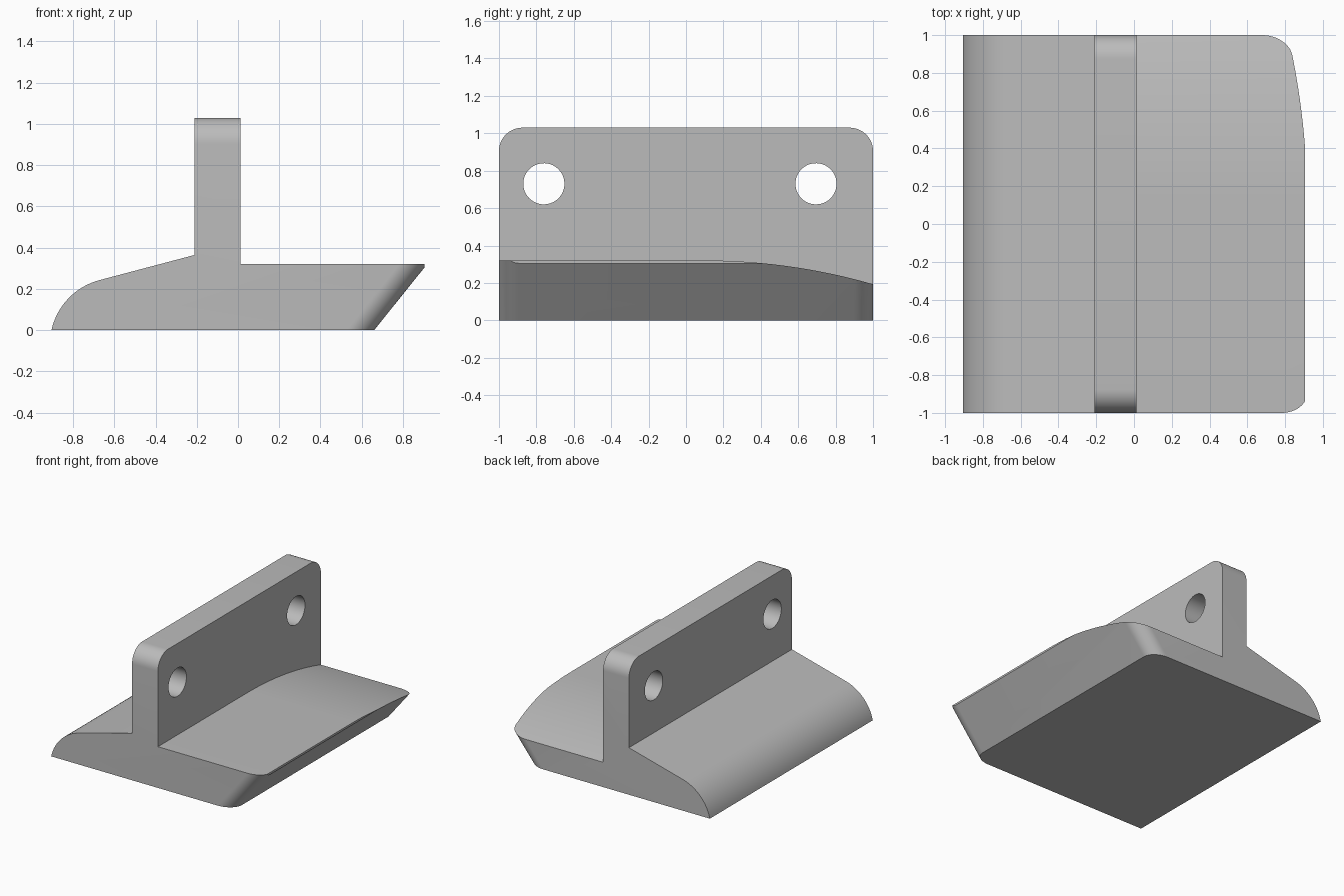
import bpy
import bmesh
from math import cos, sin, radians, sqrt
from mathutils import Vector

cube = bpy.data.objects.get("Cube")
if cube:
    bpy.data.objects.remove(cube, do_unlink=True)

# Main dimensions
LEFT, RIGHT = -0.905, 0.905
WEB_L, WEB_R = -0.21, 0.012
SHELF, TOP = 0.32, 1.03
FOOT = 0.66
SLOPE = (RIGHT - FOOT) / 0.305

grey = bpy.data.materials.new("light grey")
grey.use_nodes = True
colour = (0.5, 0.5, 0.5, 1)
grey.diffuse_color = colour
grey.node_tree.nodes["Principled BSDF"].inputs["Base Color"].default_value = colour


def prism(points, offset):
    """Extrude a closed outline of 3D points by an offset."""
    bm = bmesh.new()
    face = bm.faces.new([bm.verts.new(p) for p in points])
    ext = bmesh.ops.extrude_face_region(bm, geom=[face], use_keep_orig=True)
    verts = [v for v in ext["geom"] if isinstance(v, bmesh.types.BMVert)]
    bmesh.ops.translate(bm, verts=verts, vec=Vector(offset))
    bmesh.ops.recalc_face_normals(bm, faces=bm.faces)
    return bm


def to_object(bm, name):
    mesh = bpy.data.meshes.new(name)
    bm.to_mesh(mesh)
    bm.free()
    obj = bpy.data.objects.new(name, mesh)
    bpy.context.collection.objects.link(obj)
    mesh.materials.append(grey)
    return obj


def round_edges(bm, test, radius, segments):
    edges = [e for e in bm.edges if test(*(v.co for v in e.verts))]
    bmesh.ops.bevel(bm, geom=edges, offset=radius, segments=segments,
                    profile=0.5, affect='EDGES')


# T-shaped body: rounded nose, sloping left shelf, web, undercut right shelf
R, CX, CZ = 0.3236, -0.589, -0.07
nose = [(CX + R * cos(a), CZ + R * sin(a))
        for a in (radians(167.5 - 63 * i / 16) for i in range(1, 17))]
profile = [(LEFT, 0)] + nose + [
    (WEB_L, 0.365), (WEB_L, TOP), (WEB_R, TOP), (WEB_R, SHELF),
    (FOOT + SLOPE * SHELF, SHELF), (FOOT, 0)]
bm = prism([(x, -1, z) for x, z in profile], (0, 2, 0))

# Rounded top corners of the web, and rounded corners of the slanted end
round_edges(bm, lambda a, b: min(a.z, b.z) > TOP - 0.01 and abs(a.y - b.y) < 0.01,
            0.125, 12)
round_edges(bm, lambda a, b: min(a.x, b.x) > FOOT - 0.01
            and abs(a.y - b.y) < 0.01 and abs(a.z - b.z) > 0.1, 0.105, 12)
body = to_object(bm, "bracket_body")

# Cutter for the falling curve at the back of the right shelf
START, RADIUS = 0.1, 3.25
ys = [START + 1.05 * i / 24 for i in range(25)]
arc = [(y, SHELF - RADIUS + sqrt(RADIUS ** 2 - (y - START) ** 2)) for y in ys]
outline = arc + [(ys[-1], 0.6), (START, 0.6)]
cutters = [to_object(prism([(WEB_R, y, z) for y, z in outline], (1.2, 0, 0)),
                     "shelf_curve_cutter")]

# Cutter that blunts the sharp tip of the right shelf
tip = [(RIGHT, -1.2, 0.1), (RIGHT, 1.2, 0.1), (RIGHT, 1.2, 0.5), (RIGHT, -1.2, 0.5)]
cutters.append(to_object(prism(tip, (0.3, 0, 0)), "tip_cutter"))

# Cutters for the two bolt holes through the web
for y in (-0.76, 0.695):
    ring = [(-0.5, y + 0.11 * cos(radians(t)), 0.73 + 0.11 * sin(radians(t)))
            for t in range(0, 360, 8)]
    cutters.append(to_object(prism(ring, (0.8, 0, 0)), "hole_cutter"))

bpy.ops.object.select_all(action='DESELECT')
body.select_set(True)
bpy.context.view_layer.objects.active = body
for cutter in cutters:
    cutter.hide_render = True
    mod = body.modifiers.new("cut", 'BOOLEAN')
    mod.operation = 'DIFFERENCE'
    mod.solver = 'EXACT'
    mod.object = cutter
    bpy.ops.object.modifier_apply(modifier=mod.name)
    bpy.data.objects.remove(cutter, do_unlink=True)

bpy.ops.object.shade_smooth_by_angle(angle=radians(25))
